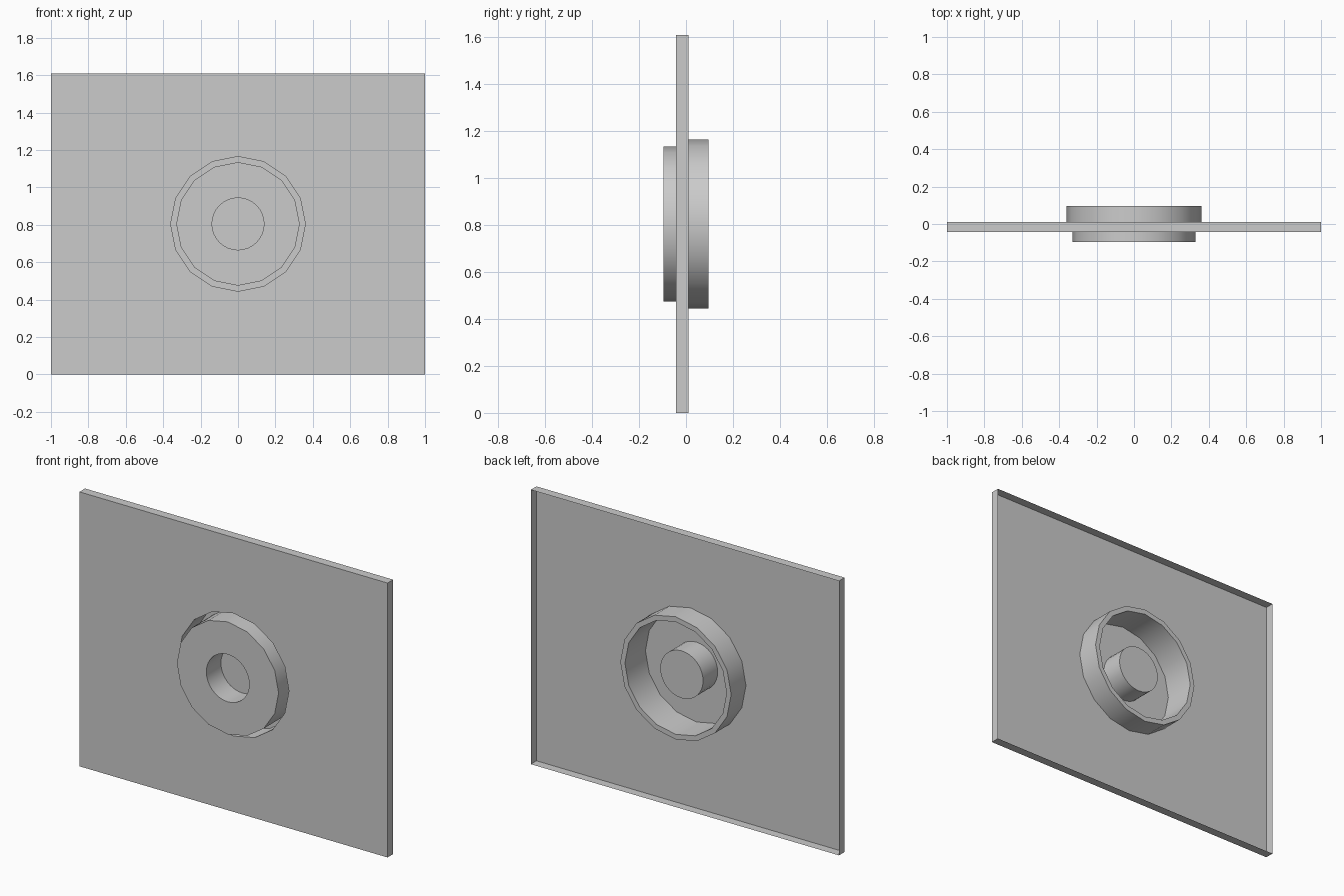
import bpy, bmesh
from math import sin, cos, pi

if "Cube" in bpy.data.objects:
    bpy.data.objects.remove(bpy.data.objects["Cube"])

CZ = 0.805          # height of the dish centre
FRONT, BACK = -0.042, 0.01
R_OUT, R_IN, R_HOLE = 0.36, 0.33, 0.139
SEG = 32


def ring(bm, r, y, low_poly):
    """Ring of points around the y axis; low_poly gives a 16-sided outline."""
    verts = []
    for i in range(SEG):
        rr = r * cos(pi / 16) if low_poly and i % 2 else r
        a = 2 * pi * i / SEG
        verts.append(bm.verts.new((rr * sin(a), y, CZ + rr * cos(a))))
    return verts


def finish(name, bm, front_y):
    """Make normals consistent, with the front facing -y, and add the object."""
    bmesh.ops.recalc_face_normals(bm, faces=bm.faces)
    bm.normal_update()
    ref = next(f for f in bm.faces
               if all(abs(v.co.y - front_y) < 1e-5 for v in f.verts))
    if ref.normal.y > 0:
        bmesh.ops.reverse_faces(bm, faces=bm.faces)
    me = bpy.data.meshes.new(name)
    bm.to_mesh(me)
    bm.free()
    ob = bpy.data.objects.new(name, me)
    bpy.context.collection.objects.link(ob)
    bpy.ops.object.select_all(action='DESELECT')
    ob.select_set(True)
    bpy.context.view_layer.objects.active = ob
    bpy.ops.object.shade_smooth_by_angle(angle=pi / 6)


# Panel: thin sheet with a round opening and a folded rim, open at the back
bm = bmesh.new()
rect = [bm.verts.new((x, FRONT, z))
        for x, z in ((-1, 0), (1, 0), (1, 1.61), (-1, 1.61))]
hole = ring(bm, R_OUT, FRONT, True)[::2]
bmesh.ops.delete(bm, geom=[v for v in bm.verts if v not in rect and v not in hole],
                 context='VERTS')
border = [bm.edges.new((rect[i], rect[(i + 1) % 4])) for i in range(4)]
inner = [bm.edges.new((hole[i], hole[(i + 1) % 16])) for i in range(16)]
bmesh.ops.triangle_fill(bm, edges=border + inner, use_beauty=True,
                        normal=(0, -1, 0))
ext = bmesh.ops.extrude_edge_only(bm, edges=border)
for v in ext["geom"]:
    if isinstance(v, bmesh.types.BMVert):
        v.co.y = BACK
finish("panel", bm, FRONT)

# Dish: groove around a raised disc, with a round recess in the middle
profile = ((R_OUT, FRONT, True), (R_OUT, 0.095, True), (R_IN, 0.095, True),
           (R_IN, -0.095, True), (R_HOLE, -0.095, False), (R_HOLE, 0.04, False))
bm = bmesh.new()
rings = [ring(bm, *p) for p in profile]
for a, b in zip(rings, rings[1:]):
    for i in range(SEG):
        j = (i + 1) % SEG
        bm.faces.new((a[i], a[j], b[j], b[i]))
bm.faces.new(rings[-1])
finish("recessed_dish", bm, -0.095)
